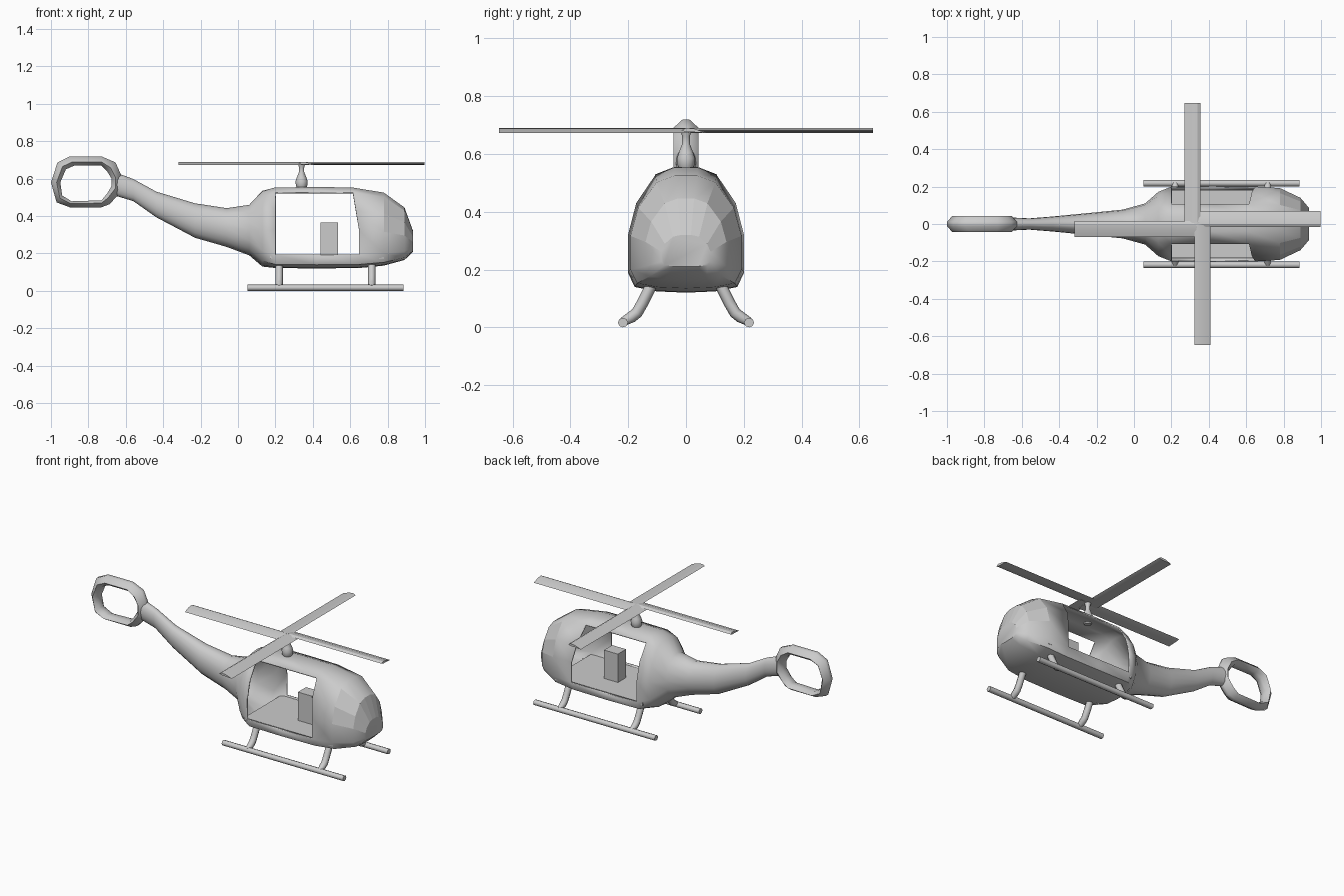
import bpy, bmesh, math
from mathutils import Matrix

if "Cube" in bpy.data.objects:
    bpy.data.objects.remove(bpy.data.objects["Cube"])


def finish(name, bm, angle=40):
    bmesh.ops.recalc_face_normals(bm, faces=bm.faces)
    me = bpy.data.meshes.new(name)
    bm.to_mesh(me)
    bm.free()
    ob = bpy.data.objects.new(name, me)
    bpy.context.collection.objects.link(ob)
    if angle:
        bpy.ops.object.select_all(action='DESELECT')
        ob.select_set(True)
        bpy.context.view_layer.objects.active = ob
        bpy.ops.object.shade_smooth_by_angle(angle=math.radians(angle))
    return ob


def loft(rings, cyclic=False):
    """Skin a list of point rings; returns the bmesh and faces[segment][column]."""
    bm = bmesh.new()
    vs = [[bm.verts.new(p) for p in r] for r in rings]
    n, grid = len(rings[0]), []
    for i in range(len(vs) if cyclic else len(vs) - 1):
        a, b = vs[i], vs[(i + 1) % len(vs)]
        grid.append([bm.faces.new((a[k], a[(k + 1) % n], b[(k + 1) % n], b[k])) for k in range(n)])
    if not cyclic:
        bm.faces.new(vs[0])
        bm.faces.new(vs[-1])
    return bm, grid


def box(name, x0, x1, y0, y1, z0, z1):
    bm = bmesh.new()
    bmesh.ops.create_cube(bm, size=1)
    for v in bm.verts:
        v.co = ((x0 + x1) / 2 + v.co.x * (x1 - x0), (y0 + y1) / 2 + v.co.y * (y1 - y0),
                (z0 + z1) / 2 + v.co.z * (z1 - z0))
    return finish(name, bm, 0)


# Fuselage half profile: width fraction, height fraction
HALF = [(0, 0), (.5, .01), (.88, .045), (1, .165), (1, .465), (.86, .715), (.53, .94), (.2, 1), (0, 1)]


def section(x, zb, zt, w, rnd=0, lean=0):
    half = []
    for k, (u, f) in enumerate(HALF):
        a = -math.pi / 2 + k * math.pi / 8
        u = u + (math.cos(a) - u) * rnd
        g = f + ((math.sin(a) + 1) / 2 - f) * rnd
        half.append((x - lean * max(0, f - .465), u * w, zb + g * (zt - zb)))
    return half + [(px, -py, pz) for px, py, pz in half[-2:0:-1]]


# Fuselage and tail boom: x, bottom, top, half width, roundness, lean
stations = [(-.66, .51, .635, .035, 1), (-.56, .48, .598, .03, 1), (-.436, .393, .53, .04, 1),
            (-.23, .284, .468, .06, 1), (-.06, .235, .442, .077, 1), (.06, .19, .46, .11, .9),
            (.13, .13, .535, .172, .3), (.2, .122, .553, .2), (.42, .12, .555, .202),
            (.648, .122, .553, .2, 0, .07), (.78, .135, .525, .192), (.89, .165, .446, .14),
            (.936, .21, .32, .085)]
bm, grid = loft([section(*s) for s in stations])
DOOR = (3, 4, 5, 10, 11, 12)
bmesh.ops.delete(bm, geom=[grid[s][c] for s in (7, 8) for c in DOOR], context='FACES')
fuselage = finish("fuselage", bm, 45)
shell = fuselage.modifiers.new("shell", 'SOLIDIFY')
shell.thickness = .008
shell.offset = -1
# Flat windscreen panels on the nose
for p in fuselage.data.polygons:
    if p.center.x > .8 and p.center.z > .29 and p.normal.z < .75:
        p.use_smooth = False

# Tail ring: outer x, z and inner x, z
ring = [(-1, .58, -.95, .58), (-.965, .687, -.92, .65), (-.9, .719, -.875, .67), (-.73, .719, -.73, .67),
        (-.655, .687, -.70, .64), (-.625, .62, -.676, .6), (-.625, .53, -.676, .56),
        (-.687, .463, -.70, .52), (-.73, .447, -.73, .484), (-.9, .447, -.89, .479), (-.97, .473, -.94, .51)]
CUT = [(0, .012), (.6, .044), (1, .02), (1, -.02), (.6, -.044), (0, -.012)]
bm, _ = loft([[(ox + (ix - ox) * t, y, oz + (iz - oz) * t) for t, y in CUT]
              for ox, oz, ix, iz in ring], cyclic=True)
finish("tail_ring", bm, 50)

# Cabin floor and seat
box("cabin_floor", .17, .78, -.182, .182, .172, .19)
box("seat", .44, .535, -.04, .04, .19, .366)

# Rotor mast
prof = [(.02, .54), (.03, .56), (.033, .585), (.026, .605), (.014, .635), (.014, .66), (.022, .685)]
bm, _ = loft([[(.34 + r * math.cos(a * math.pi / 5), r * math.sin(a * math.pi / 5), z) for a in range(10)]
              for r, z in prof])
finish("rotor_mast", bm, 50)

# Four rotor blades, pinwheel layout
FOIL = [(-.016, .682), (.0, .69), (.03, .687), (.07, .672), (.03, .675), (0, .676)]
for i in range(4):
    length = .657 if i % 2 == 0 else .647
    bm, _ = loft([[(x, y, z) for y, z in FOIL] for x in (-.01, length)])
    bm.transform(Matrix.Translation((.34, 0, 0)) @ Matrix.Rotation(i * math.pi / 2, 4, 'Z'))
    finish(f"rotor_blade_{i + 1}", bm, 30)

# Skids and bent legs on both sides
for side, s in (("right", -1), ("left", 1)):
    bm, _ = loft([[(x, s * .218 + .0175 * math.cos(a * math.pi / 4), .0165 + .0165 * math.sin(a * math.pi / 4))
                   for a in range(8)] for x in (.052, .885)])
    finish(f"{side}_skid", bm, 50)
    for end, x in (("rear", .22), ("front", .715)):
        path = [(.118, .15), (.15, .085), (.17, .05), (.188, .036), (.22, .018)]
        rings = []
        for k, (y, z) in enumerate(path):
            (y0, z0), (y1, z1) = path[max(k - 1, 0)], path[min(k + 1, len(path) - 1)]
            d = math.hypot(y1 - y0, z1 - z0)
            ny, nz = -(z1 - z0) / d, (y1 - y0) / d
            r = .02 - .005 * (k == len(path) - 1)
            rings.append([(x + r * math.cos(a * math.pi / 4), s * (y + ny * r * math.sin(a * math.pi / 4)),
                           z + nz * r * math.sin(a * math.pi / 4)) for a in range(8)])
        bm, _ = loft(rings)
        finish(f"{side}_{end}_leg", bm, 50)
